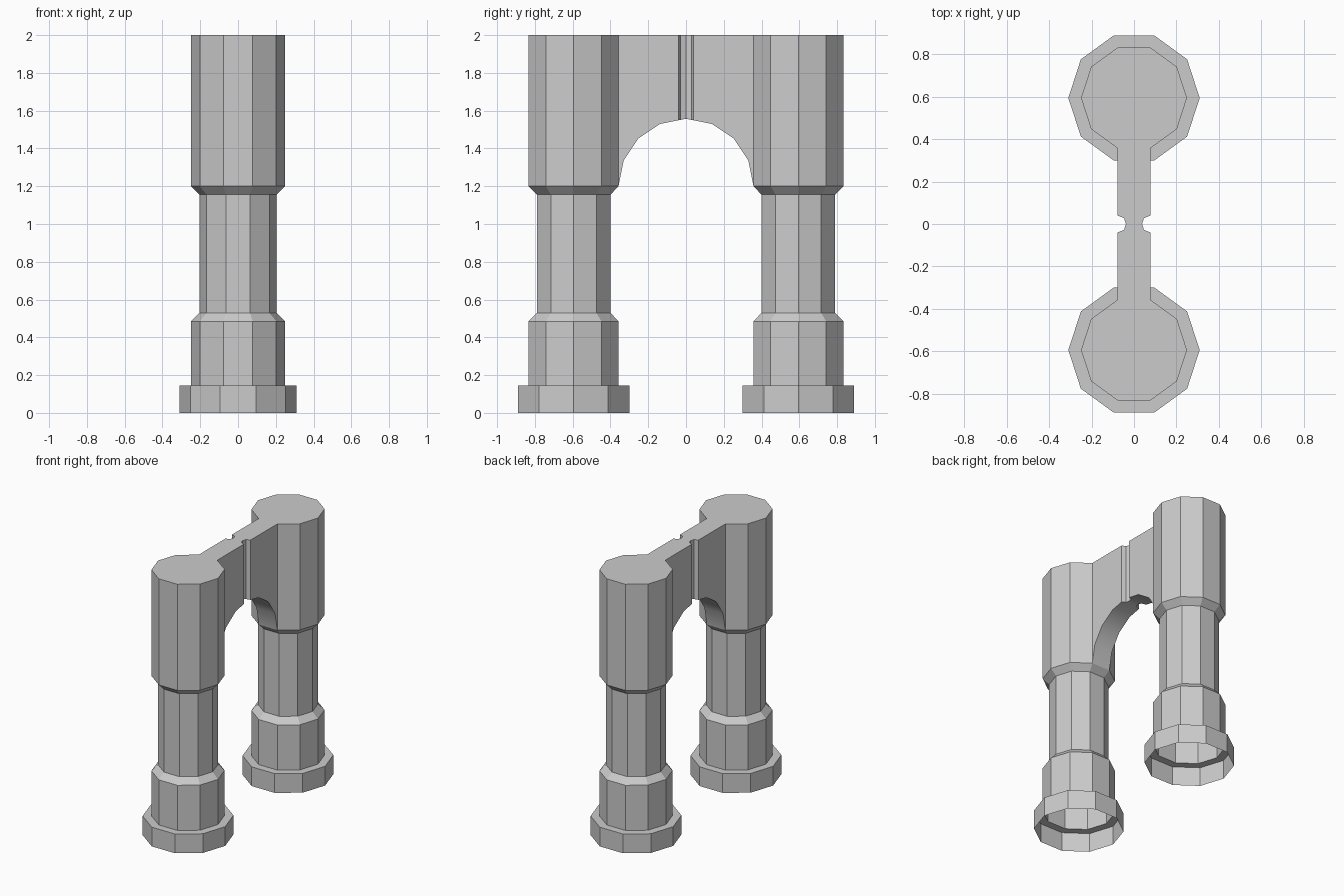
import bpy, bmesh
from math import pi, cos, sin, radians, sqrt

if "Cube" in bpy.data.objects:
    bpy.data.objects.remove(bpy.data.objects["Cube"])

SIDES, R, COL_Y = 10, 0.25, 0.595
SPRING = 1.2                                   # height where the arch starts
HALF_W = R * cos(radians(72))                  # wall is as wide as one column facet
WALL_END = COL_Y - R * sin(radians(72))


def finish(bm, name):
    mesh = bpy.data.meshes.new(name)
    bm.to_mesh(mesh)
    bm.free()
    obj = bpy.data.objects.new(name, mesh)
    bpy.context.collection.objects.link(obj)
    return obj


def bridge(bm, a, b, skip=None):
    n = len(a)
    return [bm.faces.new((a[k], a[(k + 1) % n], b[(k + 1) % n], b[k]))
            for k in range(n) if k != skip]


# Column: ten-sided lathe profile, open underneath, facet 7 opens into the wall
profile = [(0.31, 0), (0.31, 0.145), (R, 0.145), (R, 0.485), (0.205, 0.53),
           (0.205, 1.155), (R, SPRING), (R, 2.0)]
bm = bmesh.new()
rings = [[bm.verts.new((r * cos(2 * pi * i / SIDES), r * sin(2 * pi * i / SIDES), z))
          for i in range(SIDES)] for r, z in profile]
for j in range(len(rings) - 1):
    bridge(bm, rings[j], rings[j + 1], 7 if j == len(rings) - 2 else None)
bm.faces.new(rings[-1])
back = finish(bm, "back_column")
back.location.y = COL_Y

# Second column: same mesh turned around
front = bpy.data.objects.new("front_column", back.data)
front.location.y = -COL_Y
front.rotation_euler.z = pi
bpy.context.collection.objects.link(front)

# Arched wall: cross-sections along y as (y, half width, underside height)
arch_r = WALL_END
pts = [(arch_r * cos(radians(a)), SPRING + arch_r * sin(radians(a)))
       for a in (0, 22.5, 45, 67.5, 90)]
crown, shoulder = pts[4][1], pts[3]


def crown_z(y):
    return crown + (shoulder[1] - crown) * y / shoulder[0]


half = [(y, HALF_W, z) for y, z in pts[:4]]
half += [(0.04, HALF_W, crown_z(0.04)), (0.028, 0.047, crown_z(0.028))]   # groove
stations = ([(-y, w, z) for y, w, z in half] + [(0, 0.038, crown)] + half[::-1])
bm = bmesh.new()
sections = [[bm.verts.new(p) for p in ((w, y, z), (w, y, 2.0), (-w, y, 2.0), (-w, y, z))]
            for y, w, z in stations]
for a, b in zip(sections, sections[1:]):
    for k in range(4):
        n = (k + 1) % 4
        f = bm.faces.new((a[k], b[k], b[n], a[n]))
        f.smooth = k == 3                      # smooth underside
for e in bm.edges:
    if len(e.link_faces) == 2 and e.calc_face_angle() > radians(30):
        e.smooth = False
finish(bm, "arched_wall")
